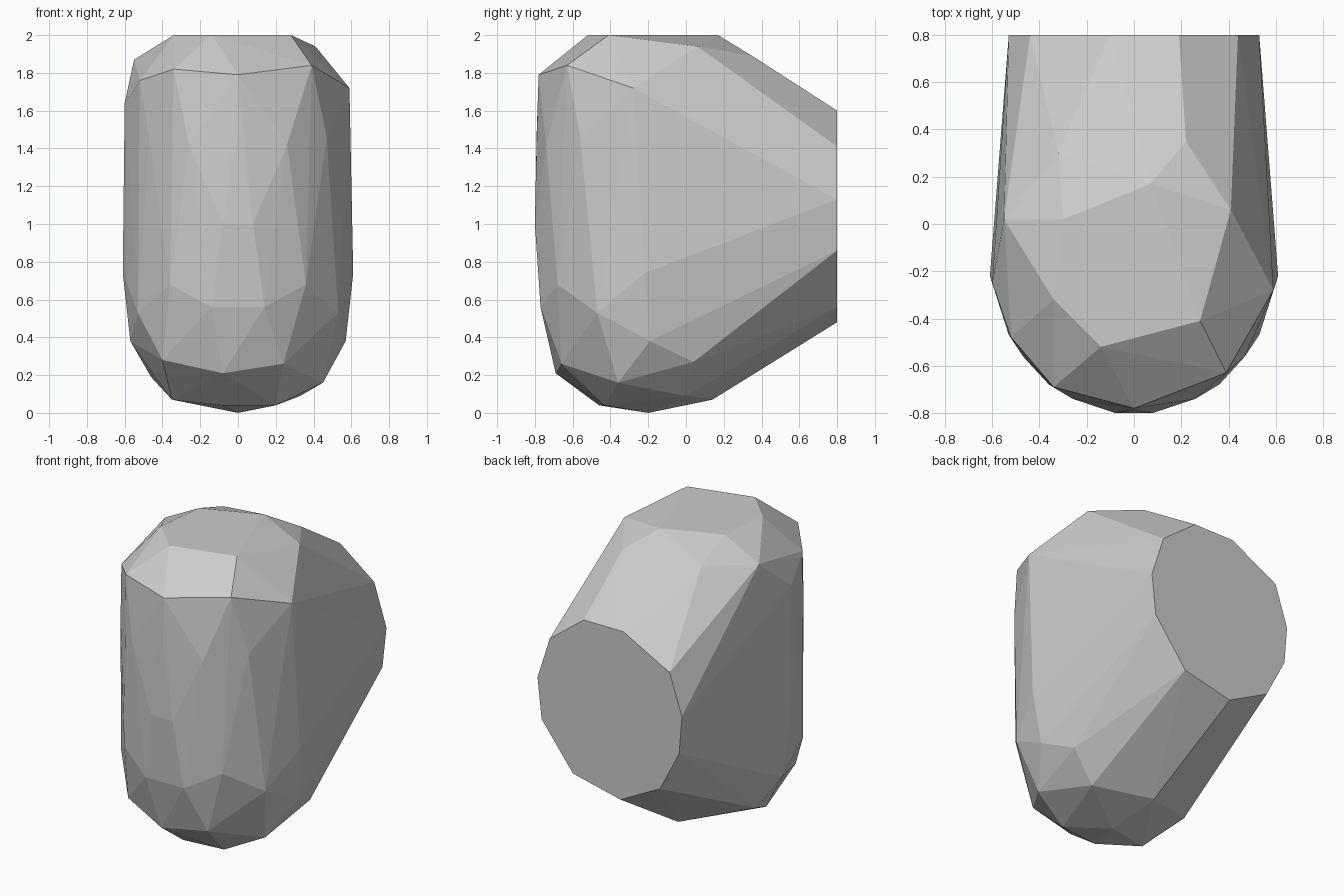
import bpy
import bmesh
from math import radians

cube = bpy.data.objects.get("Cube")
if cube:
    bpy.data.objects.remove(cube, do_unlink=True)


def make_material(name, grey):
    material = bpy.data.materials.new(name)
    material.use_nodes = True
    colour = (grey, grey, grey, 1)
    material.diffuse_color = colour
    material.node_tree.nodes["Principled BSDF"].inputs["Base Color"].default_value = colour
    return material


def mirrored(points):
    """Repeat the corners on the opposite side of the stone."""
    return points + [(-x, y, z) for x, y, z in points if x]


def cut_face(outline, y):
    """Stand an x-z outline upright at a given depth."""
    return [(x, y, z) for x, z in outline]


def hull_object(name, corners, material):
    """Wrap the corners in flat facets, merging those that are coplanar."""
    bm = bmesh.new()
    for corner in corners:
        bm.verts.new(corner)
    bmesh.ops.convex_hull(bm, input=bm.verts[:], use_existing_faces=False)
    loose = [v for v in bm.verts if not v.link_faces]
    bmesh.ops.delete(bm, geom=loose, context="VERTS")
    bmesh.ops.dissolve_limit(bm, angle_limit=radians(1),
                             verts=bm.verts[:], edges=bm.edges[:])
    bmesh.ops.recalc_face_normals(bm, faces=bm.faces[:])
    mesh = bpy.data.meshes.new(name)
    bm.to_mesh(mesh)
    bm.free()
    mesh.materials.append(material)
    obj = bpy.data.objects.new(name, mesh)
    bpy.context.collection.objects.link(obj)
    return obj


# Flat crown and the corners sloping off behind it
crown = [
    (-.14, -.52, 2), (.28, -.41, 2), (.07, .17, 2), (-.3, .02, 2), (-.34, -.32, 2),
    (.41, .06, 1.94), (-.55, .02, 1.87), (.22, .35, 1.89), (-.32, .3, 1.9),
]

# Chamfer line around the front of the crown
shoulder = [
    (.59, -.28, 1.72), (.39, -.63, 1.84), (0, -.78, 1.79),
    (-.34, -.69, 1.82), (-.52, -.48, 1.76), (-.6, -.25, 1.64),
]

# Rounded front and sides
belly = mirrored([
    (.26, -.74, 1.42), (.47, -.56, 1.46), (.6, -.25, 1.3), (.61, -.22, .74),
    (.57, -.19, .38), (.53, -.47, .53), (.36, -.68, .68), (.14, -.77, .56),
    (0, -.79, 1.5), (.08, -.8, 1),
])

# Tapered underside
underside = [
    (.24, -.66, .26), (-.08, -.69, .21), (-.4, -.58, .28), (.45, -.36, .16),
    (.2, -.43, .04), (-.08, -.46, .04), (0, -.2, 0), (-.35, -.34, .07),
    (-.46, -.08, .19), (-.04, .14, .07), (.33, 0, .09), (.5, .04, .27),
]

# Flat vertical cut at the back
back = cut_face([
    (.19, 1.6), (.44, 1.41), (.53, 1.13), (.5, .86), (.27, .56), (-.08, .48),
    (-.37, .63), (-.51, .9), (-.53, 1.15), (-.44, 1.42), (-.1, 1.6),
], .8)

stone_grey = make_material("stone grey", .6)
hull_object("faceted_stone", crown + shoulder + belly + underside + back, stone_grey)
